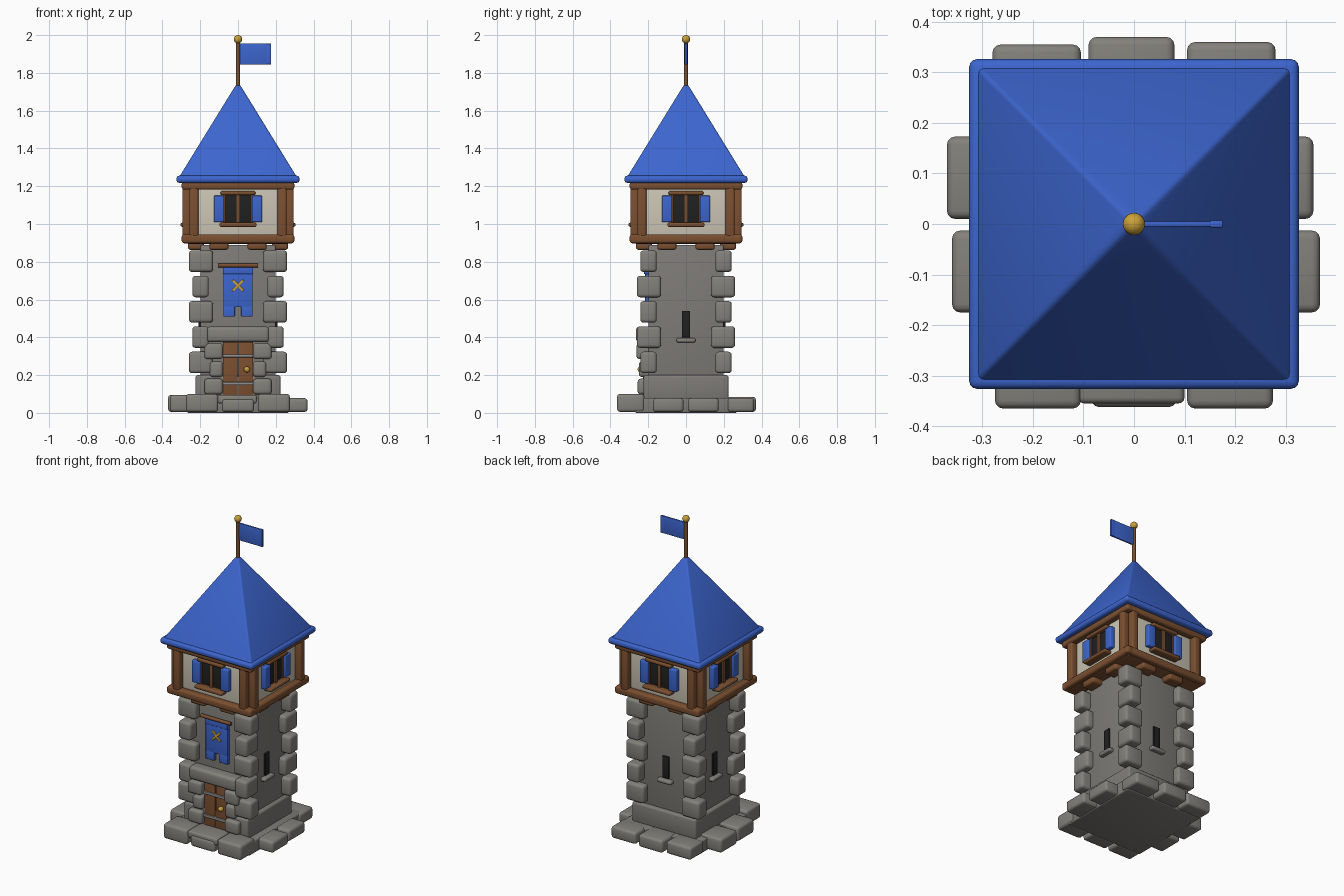
import bpy, bmesh
from math import pi
from mathutils import Matrix, Vector

if "Cube" in bpy.data.objects:
    bpy.data.objects.remove(bpy.data.objects["Cube"])


def mat(name, c):
    m = bpy.data.materials.new(name)
    m.diffuse_color = (*c, 1)
    m.use_nodes = True
    m.node_tree.nodes["Principled BSDF"].inputs["Base Color"].default_value = m.diffuse_color
    return m


STONE = mat("stone", (0.23, 0.22, 0.20))
STONE2 = mat("wall_stone", (0.21, 0.20, 0.185))
WOOD = mat("wood", (0.20, 0.08, 0.03))
BLUE = mat("blue", (0.045, 0.13, 0.62))
PLASTER = mat("plaster", (0.60, 0.56, 0.46))
DARK = mat("dark", (0.015, 0.015, 0.015))
GOLD = mat("gold", (0.60, 0.36, 0.04))
IRON = mat("iron", (0.28, 0.28, 0.29))


def finish(name, bm, m, rot=0):
    bm.transform(Matrix.Rotation(rot, 4, 'Z'))
    bmesh.ops.recalc_face_normals(bm, faces=bm.faces)
    me = bpy.data.meshes.new(name)
    bm.to_mesh(me)
    bm.free()
    me.materials.append(m)
    ob = bpy.data.objects.new(name, me)
    bpy.context.collection.objects.link(ob)
    return ob


def bevel(bm, w, seg):
    bmesh.ops.bevel(bm, geom=bm.edges[:], offset=w, segments=seg, profile=0.5, affect='EDGES')


def box(name, x, y, z, m, b=0.005, rot=0, tilt=0, seg=3):
    """Rounded box from (min, max) ranges, rot turns it around the tower axis, tilt spins it about y."""
    bm = bmesh.new()
    bmesh.ops.create_cube(bm, size=1)
    size = [r[1] - r[0] for r in (x, y, z)]
    bmesh.ops.scale(bm, vec=size, verts=bm.verts)
    if b:
        bevel(bm, min(b, min(size) * 0.45), seg)
    mid = Vector([(r[0] + r[1]) / 2 for r in (x, y, z)])
    bm.transform(Matrix.Translation(mid) @ Matrix.Rotation(tilt, 4, 'Y'))
    return finish(name, bm, m, rot)


def ball(name, loc, r, m):
    bm = bmesh.new()
    bmesh.ops.create_uvsphere(bm, u_segments=20, v_segments=12, radius=r)
    bm.transform(Matrix.Translation(loc))
    return finish(name, bm, m)


def rod(name, loc, r, length, m, axis='Z'):
    bm = bmesh.new()
    bmesh.ops.create_cone(bm, cap_ends=True, segments=16, radius1=r, radius2=r, depth=length)
    turn = Matrix.Rotation(pi / 2, 4, 'Y') if axis == 'X' else Matrix()
    bm.transform(Matrix.Translation(loc) @ turn)
    return finish(name, bm, m)


# Foundation slab and ring of loose stones
box("foundation", (-.27, .27), (-.27, .27), (0, .08), STONE2, .008)
for x0, x1, out, top in ((-.275, -.105, .365, .10), (-.085, .085, .362, .075), (.105, .275, .365, .10)):
    box("front_base_stone", (x0, x1), (-out, -.22), (.005, top), STONE, .016)
for x0, x1, out, top in ((-.28, -.105, .355, .085), (-.09, .08, .37, .085), (.105, .28, .36, .08)):
    box("back_base_stone", (x0, x1), (.22, out), (.005, top), STONE, .016)
for y0, y1, left, right in ((.01, .173, .37, .355), (-.175, -.013, .36, .368)):
    box("left_base_stone", (-left, -.22), (y0, y1), (.005, .095), STONE, .016)
    box("right_base_stone", (.22, right), (y0, y1), (.005, .078), STONE, .016)
box("door_step", (-.11, .10), (-.355, -.2), (.05, .095), STONE, .012)

# Plinth and tower shaft
box("plinth", (-.225, .225), (-.225, .225), (.07, .20), STONE2, .012)
box("tower_wall", (-.198, .198), (-.198, .198), (.15, .89), STONE2, .006)

# Corner stones, alternating direction
for i in range(5):
    z = .21 + i * .134
    wide, narrow = (.132, .26), (.155, .242)
    xr, yr = (wide, narrow) if i % 2 == 0 else (narrow, wide)
    for sx in (-1, 1):
        for sy in (-1, 1):
            box("corner_stone", sorted(sx * v for v in xr), sorted(sy * v for v in yr),
                (z, z + .114), STONE, .017)

# Arrow slits on the right, back and left
for k in (1, 2, 3):
    r = k * pi / 2
    box("arrow_slit", (-.022, .022), (-.208, -.18), (.40, .54), DARK, .003, r)
    box("slit_sill", (-.05, .05), (-.228, -.18), (.373, .397), STONE, .009, r)

# Door with straps, knob and stone surround
for s in (-1, 1):
    box("door_plank", sorted((s * .002, s * .08)), (-.228, -.18), (.09, .375), WOOD, .004)
    for z0, w, out in ((.098, .178, .256), (.19, .15, .25), (.285, .178, .262)):
        box("door_jamb_stone", sorted((s * .08, s * w)), (-out, -.18), (z0, z0 + .083), STONE, .016)
for z in (.155, .302):
    box("door_strap", (-.08, .08), (-.238, -.21), (z - .008, z + .008), IRON, .003)
ball("door_knob", (.047, -.24, .23), .016, GOLD)
box("door_lintel", (-.165, .165), (-.265, -.18), (.375, .457), STONE, .018)

# Banner with a gold cross
rod("banner_rod", (0, -.222, .781), .011, .21, WOOD, 'X')
box("banner_cloth", (-.078, .078), (-.216, -.19), (.56, .77), BLUE, .003)
box("banner_hem", (-.08, .08), (-.222, -.19), (.735, .77), BLUE, .004)
for s in (-1, 1):
    box("banner_tail", sorted((s * .017, s * .078)), (-.216, -.19), (.51, .565), BLUE, .003)
    box("banner_cross", (-.04, .04), (-.224, -.21), (.667, .681), GOLD, .003, tilt=s * pi / 4)

# Timbered upper room
box("upper_floor", (-.27, .27), (-.27, .27), (.895, .94), WOOD, .008)
box("plaster_wall", (-.255, .255), (-.255, .255), (.91, 1.21), PLASTER, .004)
for k in range(4):
    r = k * pi / 2
    box("lower_beam", (-.298, .298), (-.298, -.25), (.898, .945), WOOD, .013, r)
    box("upper_beam", (-.298, .298), (-.298, -.25), (1.183, 1.222), WOOD, .011, r)
    for s in (-1, 1):
        box("corner_post", sorted((s * .21, s * .257)), (-.295, -.245), (.93, 1.2), WOOD, .01, r)
        box("corbel", sorted((s * .05, s * .152)), (-.265, -.18), (.863, .91), WOOD, .013, r)
        box("shutter", sorted((s * .073, s * .128)), (-.284, -.25), (1.01, 1.15), BLUE, .006, r)
        box("window_jamb", sorted((s * .066, s * .078)), (-.27, -.25), (1.0, 1.16), WOOD, .003, r)
    box("window_pane", (-.07, .07), (-.262, -.25), (1.0, 1.16), DARK, .002, r)
    box("window_mullion", (-.011, .011), (-.274, -.25), (1.0, 1.16), WOOD, .004, r)
    box("window_header", (-.092, .092), (-.288, -.25), (1.153, 1.175), WOOD, .008, r)
    box("window_sill", (-.098, .098), (-.304, -.25), (.985, 1.007), WOOD, .008, r)

# Roof: rounded eave and pyramid
box("roof_eave", (-.326, .326), (-.326, .326), (1.218, 1.256), BLUE, .015)
bm = bmesh.new()
bmesh.ops.create_cone(bm, cap_ends=True, segments=4, radius1=.317 * 2 ** .5,
                      radius2=.012 * 2 ** .5, depth=.495)
bm.transform(Matrix.Translation((0, 0, 1.4875)) @ Matrix.Rotation(pi / 4, 4, 'Z'))
# square the cone to the axes whatever its starting angle
v = max(bm.verts, key=lambda p: p.co.x)
if abs(v.co.y) < .1:
    bm.transform(Matrix.Rotation(pi / 4, 4, 'Z'))
bevel(bm, .008, 3)
finish("roof", bm, BLUE)

# Flagpole, flag and finial
rod("flagpole", (0, 0, 1.84), .011, .27, WOOD)
box("flag", (.005, .155), (-.005, .005), (1.845, 1.955), BLUE, .002)
box("flag_hem", (.15, .176), (-.007, .007), (1.845, 1.955), BLUE, .003)
ball("finial", (0, 0, 1.978), .022, GOLD)

# Smooth shading with crisp edges
bpy.ops.object.select_all(action='SELECT')
bpy.context.view_layer.objects.active = bpy.context.collection.objects[0]
bpy.ops.object.shade_smooth_by_angle(angle=pi / 5)
